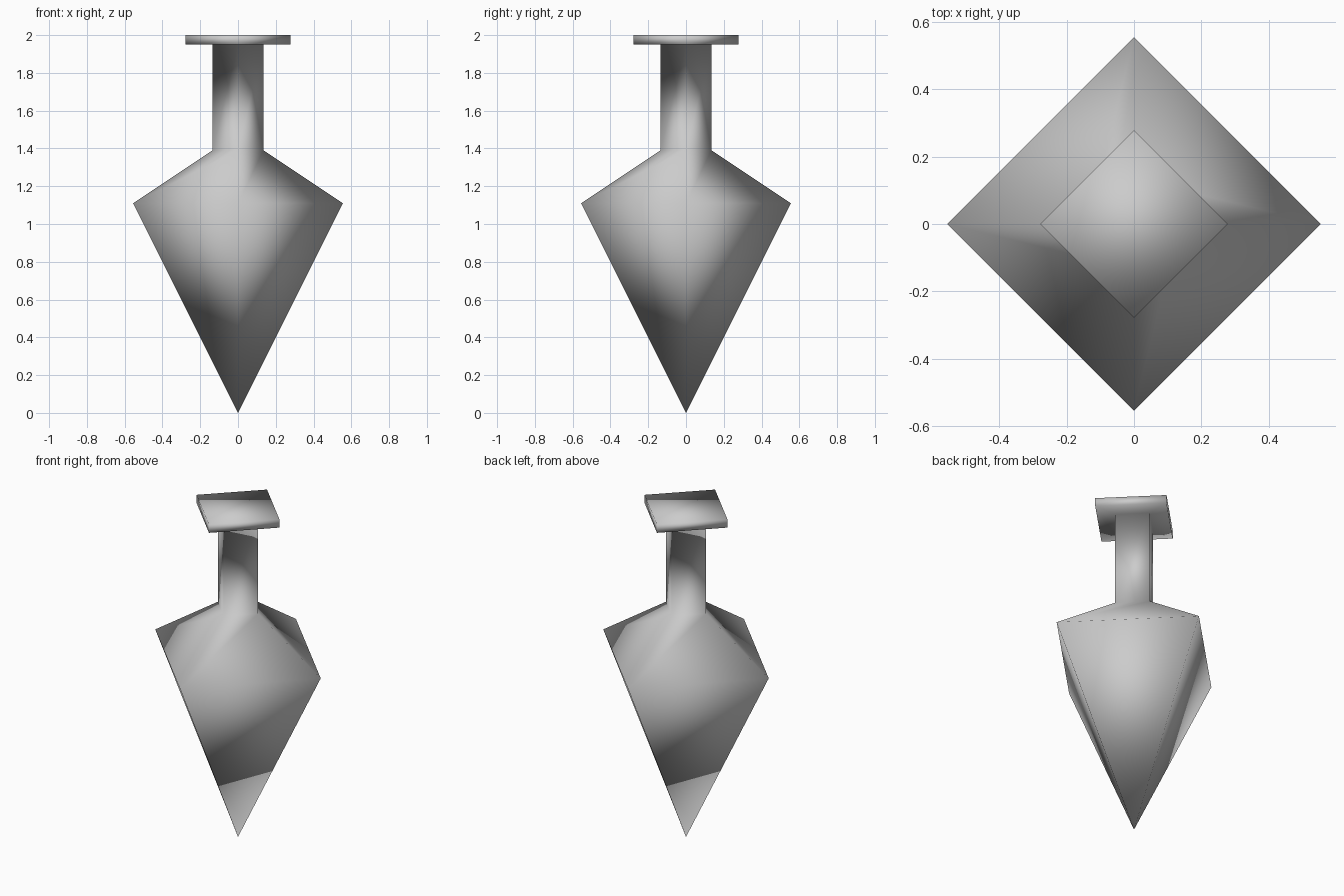
import bpy, bmesh, math
from mathutils import Vector

cube = bpy.data.objects.get("Cube")
if cube:
    bpy.data.objects.remove(cube, do_unlink=True)

# Plain grey material
grey = bpy.data.materials.new("plain_grey")
grey.use_nodes = True
colour = (0.6, 0.6, 0.6, 1)
grey.diffuse_color = colour
grey.node_tree.nodes["Principled BSDF"].inputs["Base Color"].default_value = colour

# Profile (radius, height): point, shoulder, neck, cap
tip, shoulder, neck_low, neck_high = (0, 0), (0.555, 1.11), (0.135, 1.39), (0.135, 1.95)
cap_low, cap_high, cap_centre = (0.278, 1.95), (0.278, 2.0), (0, 2.0)
profile = [tip, shoulder, neck_low, neck_high, cap_low, cap_high, cap_centre]

# Four-sided turned body, corners on the axes
bm = bmesh.new()
verts = [bm.verts.new((r, 0, z)) for r, z in profile]
edges = [bm.edges.new(pair) for pair in zip(verts, verts[1:])]
bmesh.ops.spin(bm, geom=verts + edges, cent=Vector(), axis=Vector((0, 0, 1)),
               angle=math.tau, steps=4)
bmesh.ops.remove_doubles(bm, verts=bm.verts[:], dist=0.001)
# Single flat face on top of the cap
top = [f for f in bm.faces if f.calc_center_median().z > 1.99]
bmesh.ops.dissolve_faces(bm, faces=top, use_verts=True)
bmesh.ops.recalc_face_normals(bm, faces=bm.faces[:])
for face in bm.faces:
    face.smooth = True

mesh = bpy.data.meshes.new("pointed_bob")
bm.to_mesh(mesh)
bm.free()
mesh.materials.append(grey)
bpy.context.collection.objects.link(bpy.data.objects.new("pointed_bob", mesh))
